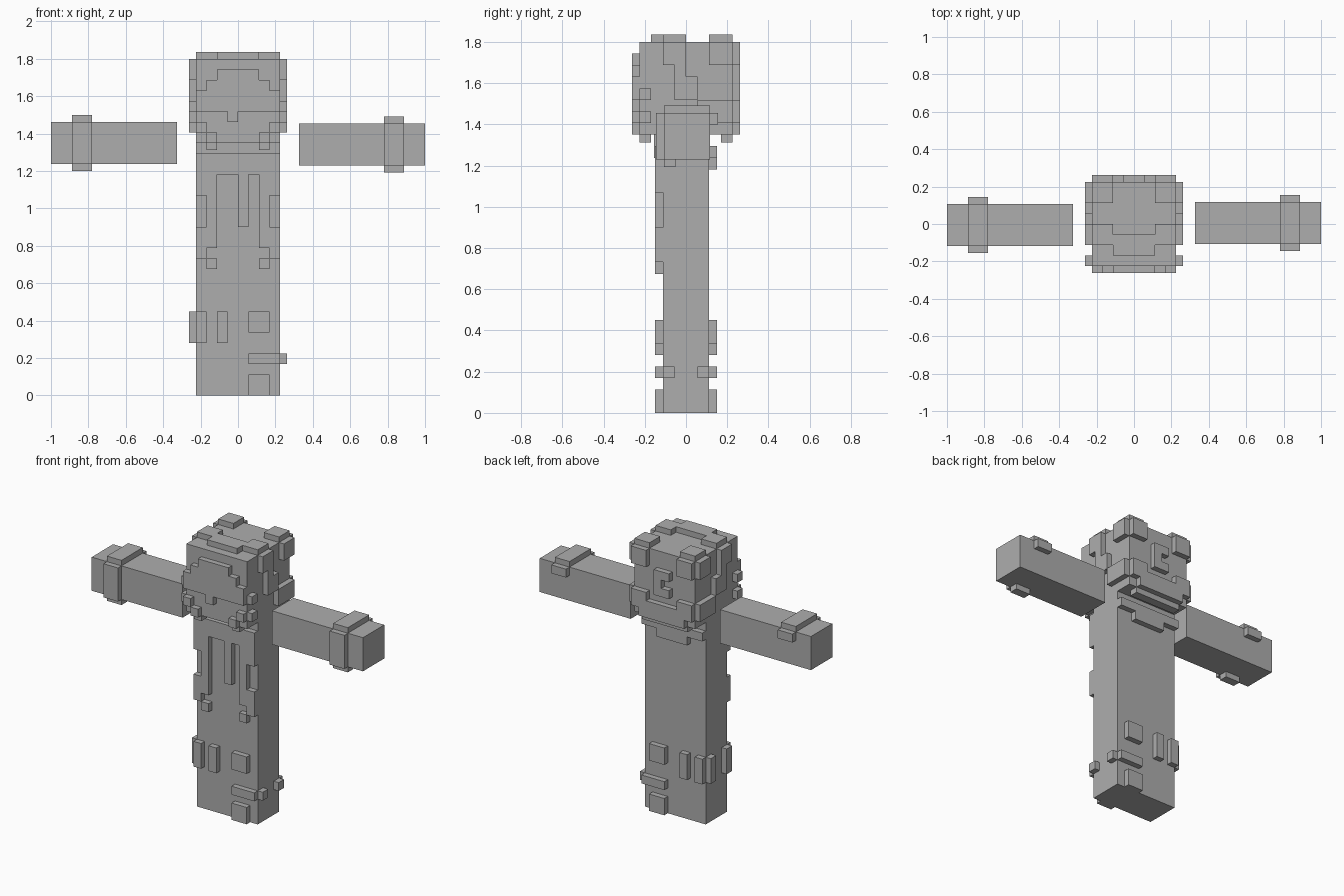
import bpy
import bmesh

if "Cube" in bpy.data.objects:
    bpy.data.objects.remove(bpy.data.objects["Cube"], do_unlink=True)

grey = bpy.data.materials.new("plain grey")
grey.use_nodes = True
TONE = (0.42, 0.42, 0.42, 1)
grey.diffuse_color = TONE
grey.node_tree.nodes["Principled BSDF"].inputs["Base Color"].default_value = TONE

P = 0.45 / 8      # one block unit
T = 0.037         # thickness of raised plates
HALF = 4 * P      # half width of head and body
DEPTH = 2 * P     # half depth of body
NECK = 24 * P     # top of body, bottom of head
SINK = 0.004      # plates sink slightly into what they sit on


def build(name, boxes):
    """One mesh object out of (x0, x1, y0, y1, z0, z1) boxes."""
    bm = bmesh.new()
    for x0, x1, y0, y1, z0, z1 in boxes:
        for v in bmesh.ops.create_cube(bm, size=1)["verts"]:
            v.co = (x1 if v.co.x > 0 else x0,
                    y1 if v.co.y > 0 else y0,
                    z1 if v.co.z > 0 else z0)
    mesh = bpy.data.meshes.new(name)
    bm.to_mesh(mesh)
    bm.free()
    mesh.materials.append(grey)
    ob = bpy.data.objects.new(name, mesh)
    bpy.context.collection.objects.link(ob)
    return ob


def face_y(side, half, a, b, lo, hi):
    """Plate on the front (-1) or back (1); a..b across, lo..hi up, in units."""
    ys = sorted((side * (half - SINK), side * (half + T)))
    return (a * P, b * P, *ys, lo * P, hi * P)


def face_x(side, a, b, lo, hi):
    """Plate on the left (1) or right (-1); a..b along depth, lo..hi up."""
    xs = sorted((side * (HALF - SINK), side * (HALF + T)))
    return (*xs, a * P, b * P, lo * P, hi * P)


def face_z(side, z, a, b, c, d):
    """Plate on a top (1) or underside (-1) at height z."""
    zs = sorted((z - side * SINK, z + side * T))
    return (a * P, b * P, c * P, d * P, *zs)


def mirrored(boxes):
    return boxes + [(-b[1], -b[0], *b[2:]) for b in boxes]


# Main blocks
build("body", [(-HALF, HALF, -DEPTH, DEPTH, 0, NECK)])
build("head", [(-HALF, HALF, -HALF, HALF, NECK, NECK + 2 * HALF)])

# Arms with cuffs: full front and top, one-unit lips behind and below
for name, s, y, z in (("left", 1, 0.005, 1.342), ("right", -1, -0.005, 1.35)):
    def arm_box(a, b, *rest):
        return (*sorted((s * a, s * b)), *rest)
    lo, hi, fr, bk = z - DEPTH, z + DEPTH, y - DEPTH, y + DEPTH
    build(name + "_arm", [arm_box(0.327, 1, fr, bk, lo, hi)])
    cuff = (0.78, 0.888)
    build(name + "_cuff", [
        arm_box(*cuff, fr - T, fr + SINK, lo, hi),
        arm_box(*cuff, fr, bk, hi - SINK, hi + T),
        arm_box(*cuff, bk - SINK, bk + T, hi - P, hi),
        arm_box(*cuff, fr, fr + P, lo - T, lo + SINK),
    ])

# Open jacket front
def front(*r):
    return face_y(-1, DEPTH, *r)

build("jacket_front",
      [front(-4, 4, 21, 23), front(0, 1, 16, 21)]
      + mirrored([front(3, 4, 19, 21), front(2, 3, 14, 21),
                  front(3, 4, 13, 16), front(2, 3, 12, 13)]))
build("jacket_back", [face_y(1, DEPTH, -4, 4, 22, 23),
                      face_y(1, DEPTH, -2, 2, 21, 22)])

# Leg patches, the same on front and back, two of them turning the corner
patches = []
for s in (-1, 1):
    for r in ((-4, -3, 5, 8), (-2, -1, 5, 8), (1, 3, 6, 8),
              (1, 4, 3, 4), (1, 3, 0, 2)):
        patches.append(face_y(s, DEPTH, *r))
    a, b = sorted((s, 2 * s))
    patches += [face_x(-1, a, b, 5, 8), face_x(1, a, b, 3, 4)]
build("leg_patches", patches)

# Face mask with arched top and nose tab
def mask(*r):
    return face_y(-1, HALF, *r)

build("face_mask", [mask(-4, 4, 27, 29), mask(-3, 3, 29, 30),
                    mask(-2, 2, 30, 31), mask(-1, 0, 26, 27)])

# Chin strap studs
build("chin_studs", mirrored([
    mask(3, 4, 25, 26), mask(2, 3, 24, 25),
    face_z(-1, NECK, 2, 3, -4, -3),
    face_x(1, -4, -3, 25, 26), face_x(1, -4, -3, 27, 28),
]))

# Head band over the crown and down the sides
TOP = NECK + 2 * HALF
build("head_band", [face_z(1, TOP, -2, 2, -3, -1)] + mirrored([
    face_z(1, TOP, 2, 4, -2, 0),
    face_x(1, -2, 0, 30, 32), face_x(1, -1, 0, 29, 30),
    face_x(1, -1, 1, 27, 29),
]))

# Rear corner caps, wrapping top, back and side
build("corner_caps", mirrored([
    face_z(1, TOP, 2, 4, 2, 4), face_y(1, HALF, 2, 4, 30, 32),
    face_x(1, 2, 4, 30, 32),
]))

# Back emblem-like patch and nape band
build("back_patch", [face_y(1, HALF, 0, 1, 27, 30),
                     face_y(1, HALF, -1, 0, 29, 30),
                     face_y(1, HALF, -1, 0, 27, 28)])
build("nape_band", [face_y(1, HALF, -3, 3, 24, 26),
                    face_z(-1, NECK, -3, 3, 3, 4)] + mirrored([
    face_y(1, HALF, 3, 4, 25, 27), face_y(1, HALF, 2, 3, 26, 27),
    face_x(1, 1, 4, 25, 27),
]))
